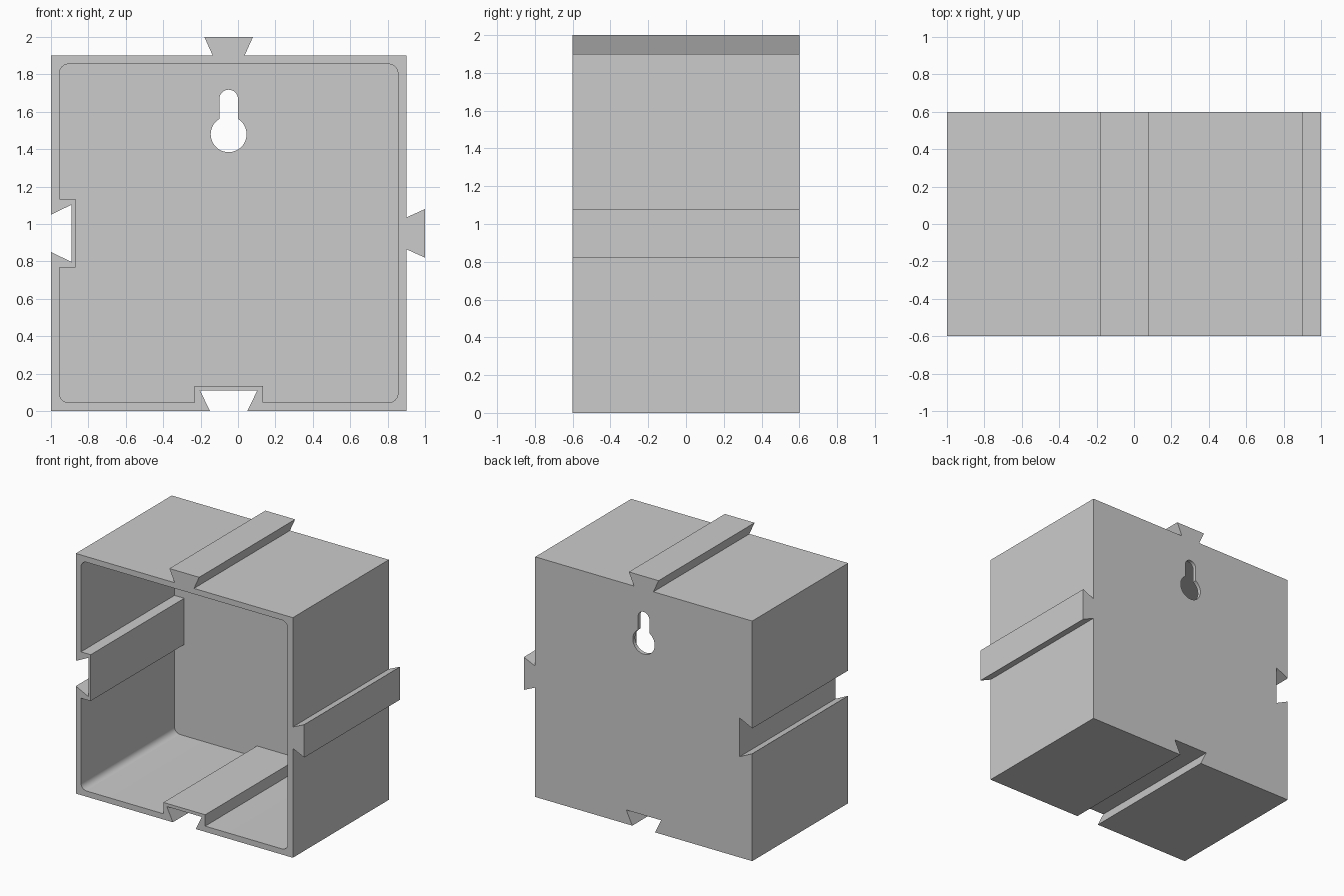
import bpy, bmesh
from math import sin, cos, pi, radians, asin

if "Cube" in bpy.data.objects:
    bpy.data.objects.remove(bpy.data.objects["Cube"])

CX, CZ, H = -0.05, 0.95, 0.95     # centre and half size of the square body
Y0, Y1, BACK = -0.6, 0.6, 0.57    # front, rear, inner face of the back wall


def prism(name, pts, y0, y1):
    """Extrude an (x, z) outline along y."""
    bm = bmesh.new()
    face = bm.faces.new([bm.verts.new((x, y0, z)) for x, z in pts])
    ext = bmesh.ops.extrude_face_region(bm, geom=[face])
    verts = [v for v in ext["geom"] if isinstance(v, bmesh.types.BMVert)]
    bmesh.ops.translate(bm, verts=verts, vec=(0, y1 - y0, 0))
    bmesh.ops.recalc_face_normals(bm, faces=bm.faces)
    mesh = bpy.data.meshes.new(name)
    bm.to_mesh(mesh)
    bm.free()
    obj = bpy.data.objects.new(name, mesh)
    bpy.context.collection.objects.link(obj)
    return obj


def arc(cx, cz, r, a0, a1, n):
    return [(cx + r * cos(a0 + (a1 - a0) * i / n),
             cz + r * sin(a0 + (a1 - a0) * i / n)) for i in range(n + 1)]


# Outer outline, counter-clockwise, with dovetail slots and rails
def slot(w0=0.10, w1=0.153, d=0.11):
    return [(-w0, 0), (-w1, d), (w1, d), (w0, 0)]


def rail(w0=0.085, w1=0.13, d=0.10):
    return [(-w0, 0), (-w1, d), (w1, d), (w0, 0)]


outline = [(CX - H, CZ - H)]
outline += [(CX + u, CZ - H + d) for u, d in slot()]
outline += [(CX + H, CZ - H)]
outline += [(CX + H + d, CZ + u) for u, d in rail()]
outline += [(CX + H, CZ + H)]
outline += [(CX - u, CZ + H + d) for u, d in rail()]
outline += [(CX - H, CZ + H)]
outline += [(CX - H + d, CZ - u) for u, d in slot()]
housing = prism("wall_box_housing", outline, Y0, Y1)

# Cavity outline: rounded corners, stepping around the two slots
I, R, S, D = 0.905, 0.05, 0.183, 0.135
k = I - R
cavity = arc(CX - k, CZ - k, R, pi, 1.5 * pi, 10)
cavity += [(CX - S, CZ - I), (CX - S, CZ - H + D),
           (CX + S, CZ - H + D), (CX + S, CZ - I)]
cavity += arc(CX + k, CZ - k, R, -pi / 2, 0, 10)
cavity += arc(CX + k, CZ + k, R, 0, pi / 2, 10)
cavity += arc(CX - k, CZ + k, R, pi / 2, pi, 10)
cavity += [(CX - I, CZ + S), (CX - H + D - 0.005, CZ + S),
           (CX - H + D - 0.005, CZ - S), (CX - I, CZ - S)]

# Keyhole outline: large circle with a narrow round-ended neck above
r, n = 0.096, 0.05
a = asin(n / r)
keyhole = arc(CX, 1.48, r, pi / 2 + a, 2.5 * pi - a, 36)
keyhole += arc(CX, 1.668, n, 0, pi, 16)

cutters = [prism("cavity_cutter", cavity, Y0 - 0.1, BACK),
           prism("keyhole_cutter", keyhole, BACK - 0.1, Y1 + 0.1)]

# Cut, then bake the result and drop the cutters
for c in cutters:
    c.hide_render = True
    m = housing.modifiers.new(c.name, 'BOOLEAN')
    m.operation, m.solver, m.object = 'DIFFERENCE', 'EXACT', c
bpy.context.view_layer.objects.active = housing
housing.select_set(True)
for c in cutters:
    bpy.ops.object.modifier_apply(modifier=c.name)
    bpy.data.objects.remove(c)
bpy.ops.object.shade_smooth_by_angle(angle=radians(20))
